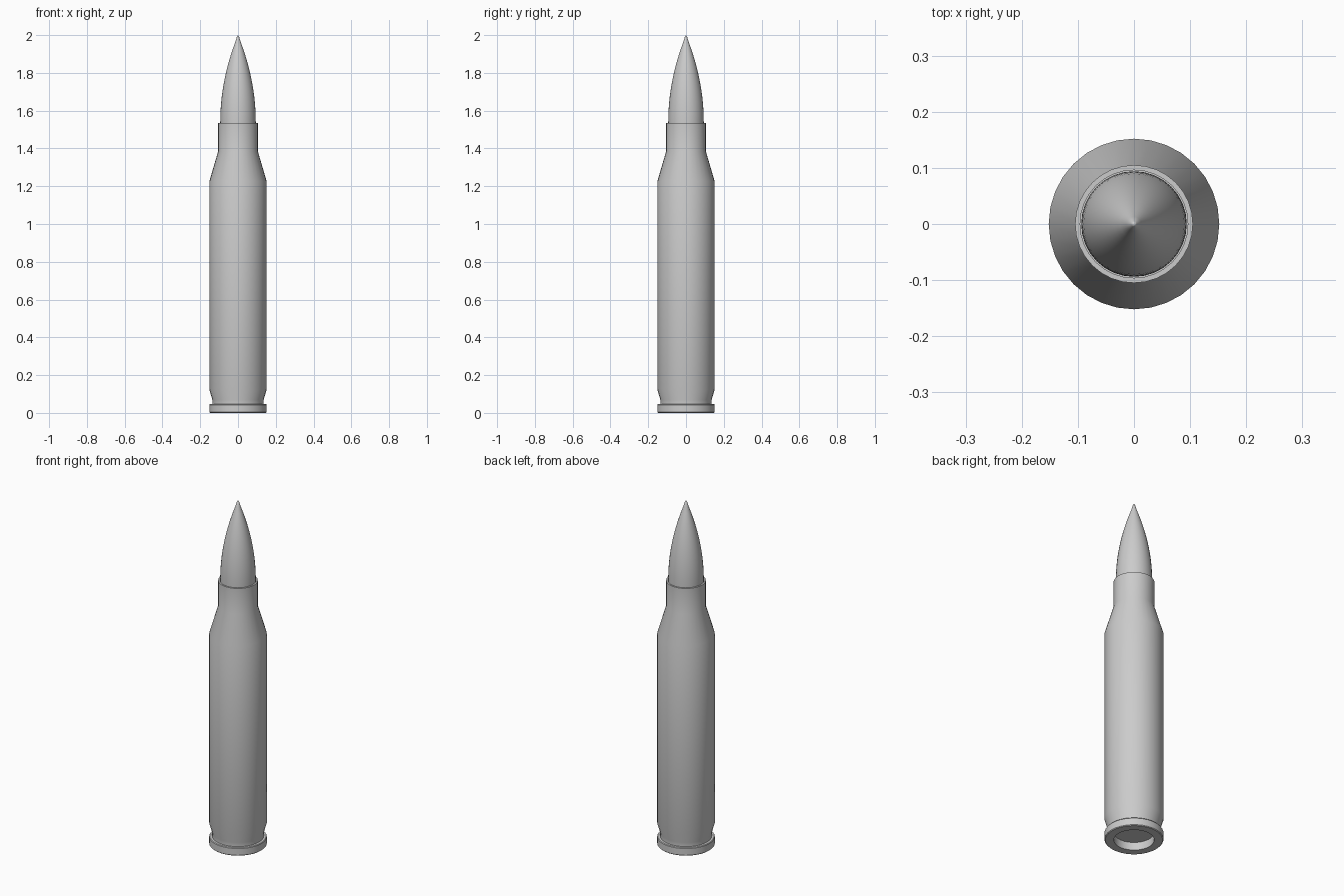
import bpy
import bmesh
import math

if "Cube" in bpy.data.objects:
    bpy.data.objects.remove(bpy.data.objects["Cube"])

SIDES = 32

metal = bpy.data.materials.new("light_grey")
metal.diffuse_color = (0.6, 0.6, 0.6, 1)
metal.use_nodes = True
metal.node_tree.nodes["Principled BSDF"].inputs["Base Color"].default_value = metal.diffuse_color


def lathe(name, profile):
    """Spin an (r, z) profile around the z axis; r = 0 makes a pole."""
    bm = bmesh.new()
    rings = []
    for r, z in profile:
        if r == 0:
            rings.append([bm.verts.new((0, 0, z))] * SIDES)
        else:
            rings.append([bm.verts.new((r * math.cos(a), r * math.sin(a), z))
                          for a in (2 * math.pi * i / SIDES for i in range(SIDES))])
    for low, high in zip(rings, rings[1:]):
        for i in range(SIDES):
            j = (i + 1) % SIDES
            corners = list(dict.fromkeys([low[i], low[j], high[j], high[i]]))
            bm.faces.new(corners)
    bmesh.ops.recalc_face_normals(bm, faces=bm.faces)
    mesh = bpy.data.meshes.new(name)
    bm.to_mesh(mesh)
    bm.free()
    mesh.materials.append(metal)
    obj = bpy.data.objects.new(name, mesh)
    bpy.context.collection.objects.link(obj)
    bpy.ops.object.select_all(action='DESELECT')
    obj.select_set(True)
    bpy.context.view_layer.objects.active = obj
    bpy.ops.object.shade_smooth_by_angle(angle=math.radians(30))
    return obj


# Case: recessed base, rim, groove, body, shoulder, neck and open mouth
lathe("case", [
    (0, 0.045), (0.104, 0.045), (0.104, 0),
    (0.148, 0), (0.152, 0.004), (0.152, 0.043), (0.149, 0.047),
    (0.136, 0.047), (0.136, 0.07), (0.152, 0.125),
    (0.152, 1.225), (0.105, 1.385), (0.105, 1.535),
    (0.096, 1.535), (0.096, 1.47), (0, 1.47),
])

# Pointed tip: straight shank seated in the mouth, then a curved nose
nose = [(0.094 * (1 - t ** 2), 1.54 + 0.46 * t)
        for t in (i / 14 for i in range(14))]
lathe("pointed_tip", [(0, 1.475), (0.094, 1.475)] + nose + [(0.005, 1.995), (0, 2.0)])
